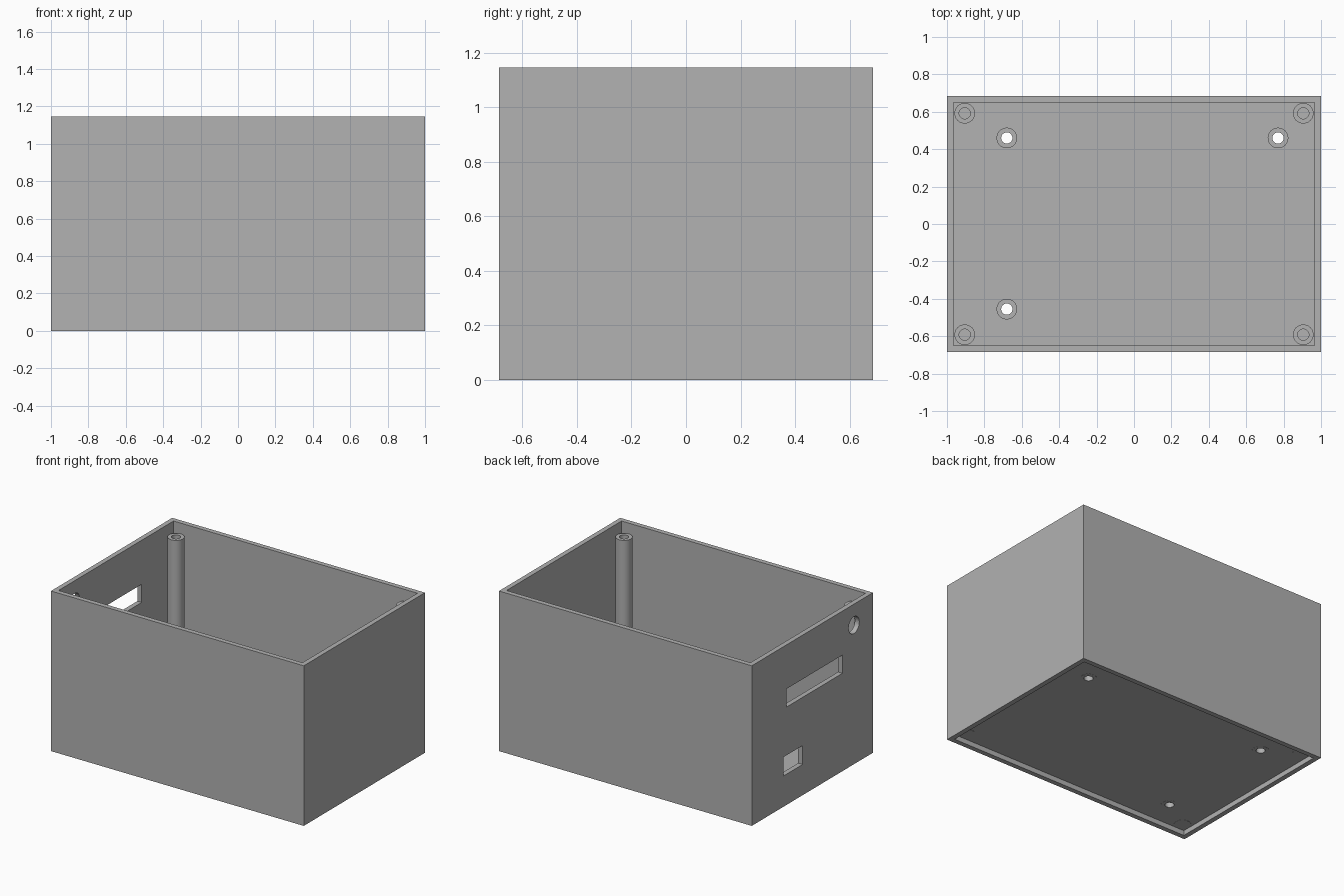
import bpy, bmesh, math
from mathutils import Matrix

old = bpy.data.objects.get("Cube")
if old:
    bpy.data.objects.remove(old)

GREY = (0.445, 0.445, 0.445, 1)
mat = bpy.data.materials.new("grey_plastic")
mat.use_nodes = True
mat.diffuse_color = GREY
mat.node_tree.nodes["Principled BSDF"].inputs["Base Color"].default_value = GREY

W, D, H = 1.0, 0.685, 1.145      # half width, half depth, height
WALL = 0.035                     # wall and floor thickness
FLOOR = 2 * WALL                 # top of the raised floor
POST_R, BORE_R = 0.055, 0.03


def add_object(name, bm):
    mesh = bpy.data.meshes.new(name)
    bm.to_mesh(mesh)
    bm.free()
    mesh.materials.append(mat)
    obj = bpy.data.objects.new(name, mesh)
    bpy.context.collection.objects.link(obj)
    return obj


def block(name, x0, x1, y0, y1, z0, z1):
    bm = bmesh.new()
    bmesh.ops.create_cube(bm, size=1)
    bmesh.ops.scale(bm, vec=(x1 - x0, y1 - y0, z1 - z0), verts=bm.verts)
    bmesh.ops.translate(bm, vec=((x0 + x1) / 2, (y0 + y1) / 2, (z0 + z1) / 2), verts=bm.verts)
    return add_object(name, bm)


def cylinder(name, radius, length, centre, axis="Z"):
    bm = bmesh.new()
    bmesh.ops.create_cone(bm, cap_ends=True, segments=48, radius1=radius,
                          radius2=radius, depth=length)
    if axis == "X":
        bmesh.ops.rotate(bm, matrix=Matrix.Rotation(math.pi / 2, 3, "Y"), verts=bm.verts)
    bmesh.ops.translate(bm, vec=centre, verts=bm.verts)
    return add_object(name, bm)


def cut(target, cutters):
    for c in cutters:
        mod = target.modifiers.new("cut", "BOOLEAN")
        mod.operation, mod.solver, mod.object = "DIFFERENCE", "EXACT", c
    bpy.context.view_layer.objects.active = target
    for mod in list(target.modifiers):
        bpy.ops.object.modifier_apply(modifier=mod.name)
    for c in cutters:
        bpy.data.objects.remove(c)


def post(name, x, y, top, bore_bottom):
    """Round post with a screw bore; closed at the base when the bore stops short."""
    base = WALL - 0.001
    through = bore_bottom <= base
    profile = [(BORE_R, bore_bottom), (BORE_R, top), (POST_R, top), (POST_R, base)]
    profile += [(BORE_R, base)] if through else [(0, base)]
    if not through:
        profile.insert(0, (0, bore_bottom))
    bm = bmesh.new()
    verts = [bm.verts.new((r, 0, z)) for r, z in profile]
    edges = [bm.edges.new(pair) for pair in zip(verts, verts[1:])]
    bmesh.ops.spin(bm, geom=verts + edges, axis=(0, 0, 1), cent=(0, 0, 0),
                   angle=math.tau, steps=48)
    bmesh.ops.remove_doubles(bm, verts=bm.verts, dist=1e-4)
    bmesh.ops.recalc_face_normals(bm, faces=bm.faces)
    bmesh.ops.translate(bm, vec=(x, y, 0), verts=bm.verts)
    obj = add_object(name, bm)
    bpy.ops.object.select_all(action="DESELECT")
    obj.select_set(True)
    bpy.context.view_layer.objects.active = obj
    bpy.ops.object.shade_smooth_by_angle(angle=math.radians(30))


# Standoffs stand on three corners of a rectangle
standoffs = [(-0.68, 0.46), (0.77, 0.46), (-0.68, -0.455)]

# Open box: interior, underside recess and side openings are cut out
box = block("enclosure_box", -W, W, -D, D, 0, H)
iw, idp = W - WALL, D - WALL
cutters = [
    block("interior_cutter", -iw, iw, -idp, idp, FLOOR, H + 0.1),
    block("recess_cutter", -iw, iw, -idp, idp, -0.1, WALL),
    block("wide_slot_cutter", -1.1, -0.95, -0.34, 0.29, 0.70, 0.83),
    block("small_port_cutter", -1.1, -0.95, 0.11, 0.325, 0.22, 0.355),
    cylinder("round_hole_cutter", 0.06, 0.15, (-1.02, -0.47, 0.995), "X"),
]
cutters += [cylinder("floor_hole_cutter", BORE_R, 0.2, (x, y, FLOOR)) for x, y in standoffs]
cut(box, cutters)

# Tall corner posts for the lid screws
for sx, side in ((-1, "right"), (1, "left")):
    for sy, end in ((-1, "front"), (1, "back")):
        post(f"corner_post_{end}_{side}", sx * 0.905, sy * 0.592, 1.07, 0.7)

# Short board standoffs with through bores
for i, (x, y) in enumerate(standoffs):
    post(f"board_standoff_{i + 1}", x, y, 0.18, WALL - 0.001)
